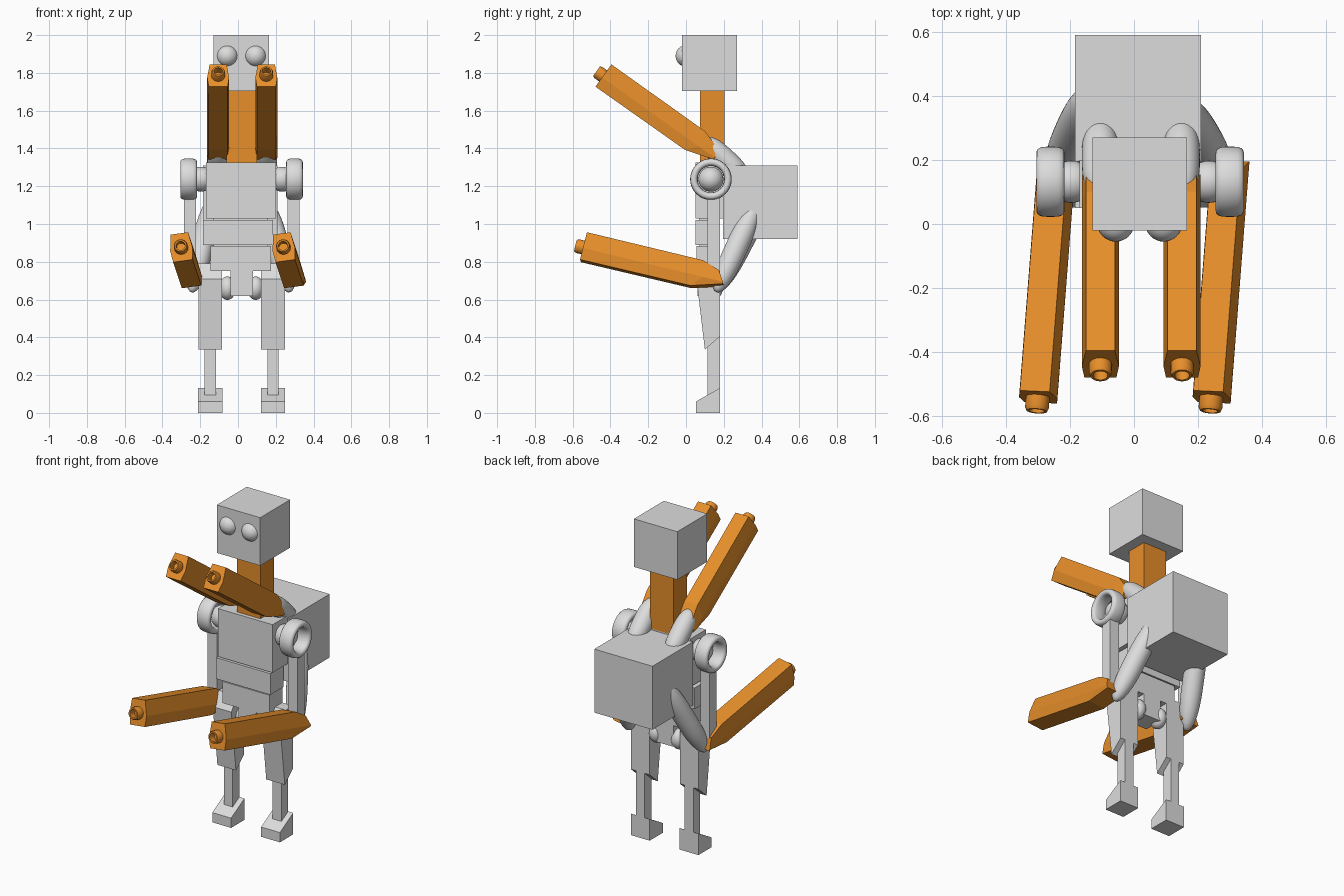
import bpy, bmesh, math
from mathutils import Matrix, Vector

if "Cube" in bpy.data.objects:
    bpy.data.objects.remove(bpy.data.objects["Cube"])


def material(name, rgb):
    m = bpy.data.materials.new(name)
    m.diffuse_color = (*rgb, 1)
    m.use_nodes = True
    m.node_tree.nodes["Principled BSDF"].inputs["Base Color"].default_value = m.diffuse_color
    return m


GREY = material("light_grey", (0.72, 0.72, 0.72))
ORANGE = material("orange", (0.85, 0.29, 0.025))


def finish(name, bm, mat, smooth=False):
    bmesh.ops.recalc_face_normals(bm, faces=bm.faces)
    me = bpy.data.meshes.new(name)
    bm.to_mesh(me)
    bm.free()
    me.materials.append(mat)
    ob = bpy.data.objects.new(name, me)
    bpy.context.collection.objects.link(ob)
    if smooth:
        bpy.ops.object.select_all(action='DESELECT')
        ob.select_set(True)
        bpy.context.view_layer.objects.active = ob
        bpy.ops.object.shade_smooth_by_angle(angle=math.radians(35))
    return ob


def prism(name, x0, x1, profile, mat=GREY):
    """Side profile of (y, z) points, extruded from x0 to x1."""
    bm = bmesh.new()
    face = bm.faces.new([bm.verts.new((x0, y, z)) for y, z in profile])
    new = bmesh.ops.extrude_face_region(bm, geom=[face])["geom"]
    bmesh.ops.translate(bm, vec=(x1 - x0, 0, 0),
                        verts=[v for v in new if isinstance(v, bmesh.types.BMVert)])
    return finish(name, bm, mat)


def box(name, x0, x1, y0, y1, z0, z1, mat=GREY):
    return prism(name, x0, x1, [(y0, z0), (y1, z0), (y1, z1), (y0, z1)], mat)


def ball(name, loc, radii):
    bm = bmesh.new()
    bmesh.ops.create_uvsphere(bm, u_segments=32, v_segments=16, radius=1)
    bmesh.ops.scale(bm, vec=radii, verts=bm.verts)
    bmesh.ops.translate(bm, vec=loc, verts=bm.verts)
    return finish(name, bm, GREY, True)


def capsule(name, a, b, r):
    """Rounded tube between two points."""
    a, b = Vector(a), Vector(b)
    bm = bmesh.new()
    bmesh.ops.create_uvsphere(bm, u_segments=32, v_segments=16, radius=1)
    bmesh.ops.scale(bm, vec=(r, r, (b - a).length / 2), verts=bm.verts)
    # fuller than an ellipsoid: push the body outward near the ends
    half = (b - a).length / 2
    for v in bm.verts:
        t = abs(v.co.z) / half
        flat = math.hypot(v.co.x, v.co.y)
        if flat > 1e-5:
            k = r * max(0.0, 1 - t ** 3) ** 0.5 / flat
            v.co.x *= k
            v.co.y *= k
    rot = (b - a).to_track_quat('Z', 'Y').to_matrix().to_4x4()
    bm.transform(Matrix.Translation((a + b) / 2) @ rot)
    return finish(name, bm, GREY, True)


def lathe(name, profile, matrix, mat, n=32):
    """Closed (radius, along) profile spun round the local y axis."""
    bm = bmesh.new()
    rings = []
    for i in range(n):
        a = 2 * math.pi * i / n
        rings.append([bm.verts.new((r * math.cos(a), y, r * math.sin(a)))
                      for r, y in profile])
    m = len(profile)
    for i in range(n):
        p, q = rings[i], rings[(i + 1) % n]
        for j in range(m):
            k = (j + 1) % m
            bm.faces.new((p[j], p[k], q[k], q[j]))
    bm.transform(matrix)
    return finish(name, bm, mat, True)


def gun(name, matrix):
    """Long six-sided barrel, chisel-shaped at the rear, with a hollow muzzle."""
    widths = (0.045, 0.058, 0.05)
    # (along, height) of top, side and bottom edges, front to rear
    rings = [((0, 0), (0, -0.085), (0, -0.145)),
             ((0.61, 0), (0.63, -0.085), (0.58, -0.142)),
             ((0.70, -0.03), (0.735, -0.085), (0.737, -0.094))]
    bm = bmesh.new()
    loops = []
    for ring in rings:
        side = [(w, s, h) for w, (s, h) in zip(widths, ring)]
        pts = side + [(-w, s, h) for w, s, h in reversed(side)]
        loops.append([bm.verts.new(p) for p in pts])
    for p, q in zip(loops, loops[1:]):
        for j in range(6):
            k = (j + 1) % 6
            bm.faces.new((p[j], p[k], q[k], q[j]))
    bm.faces.new(loops[0])
    bm.faces.new(loops[-1])
    bm.transform(matrix)
    finish(name, bm, ORANGE)
    lathe(name + "_muzzle",
          [(0.036, 0.01), (0.036, -0.032), (0.031, -0.043), (0.023, -0.043), (0.023, 0.01)],
          matrix @ Matrix.Translation((0, 0, -0.075)), ORANGE, 20)


# Head, eyes and neck
box("head", -0.13, 0.165, -0.02, 0.27, 1.705, 2.0)
for side, x in (("left", -0.057), ("right", 0.093)):
    ball(side + "_eye", (x, 0.003, 1.89), (0.058, 0.058, 0.058))
box("neck", -0.06, 0.1, 0.075, 0.205, 1.32, 1.705, ORANGE)

# Torso
box("chest", -0.17, 0.2, 0.05, 0.2, 1.03, 1.325)
box("spine", -0.13, 0.16, 0.07, 0.17, 0.8, 1.1)
box("abdomen", -0.185, 0.185, 0.05, 0.18, 0.89, 1.02)
box("pelvis", -0.145, 0.175, 0.055, 0.18, 0.75, 0.883)
box("crotch", -0.04, 0.08, 0.06, 0.18, 0.62, 0.75)
box("backpack", -0.185, 0.21, 0.195, 0.59, 0.92, 1.31)

# Limbs, repeated about the body's centre line
BODY = 0.019
for side, d in (("left", -1), ("right", 1)):
    leg = BODY + d * 0.166
    prism(side + "_thigh", leg - 0.063, leg + 0.063,
          [(0.055, 0.71), (0.1, 0.335), (0.18, 0.405), (0.18, 0.79), (0.11, 0.79)])
    box(side + "_shin", leg - 0.03, leg + 0.03, 0.115, 0.18, 0.06, 0.42)
    prism(side + "_foot", leg - 0.064, leg + 0.064,
          [(0.052, 0), (0.18, 0), (0.18, 0.132), (0.052, 0.06)])
    ball(side + "_hip_joint", (BODY + d * 0.075, 0.14, 0.66), (0.045, 0.055, 0.062))
    arm = BODY + d * 0.274
    box(side + "_arm", arm - 0.032, arm + 0.032, 0.115, 0.18, 0.72, 1.15)
    ball(side + "_shoulder_ball", (BODY + d * 0.215, 0.132, 1.237), (0.068, 0.066, 0.066))
    ring = [(0.09 + 0.02 * math.copysign(abs(math.cos(a)) ** 0.8, math.cos(a)),
             0.044 * math.copysign(abs(math.sin(a)) ** 0.6, math.sin(a)))
            for a in (2 * math.pi * i / 16 for i in range(16))]
    lathe(side + "_shoulder_ring", ring,
          Matrix.Translation((BODY + d * 0.28, 0.132, 1.237)) @ Matrix.Rotation(math.pi / 2, 4, 'Z'),
          GREY, 40)

# Guns: an upper pair over the shoulders and a lower pair at the hands
rad = math.radians
upper = Matrix.Rotation(rad(-35.5), 4, 'X')
lower = (Matrix.Rotation(rad(-4.5), 4, 'Z') @ Matrix.Rotation(rad(-13.5), 4, 'X')
         @ Matrix.Rotation(rad(-8), 4, 'Y') @ Matrix.Scale(1.04, 4))
for side, xu, xl in (("left", -0.105, -0.31), ("right", 0.15, 0.232)):
    gun(side + "_upper_gun", Matrix.Translation((xu, -0.395, 1.845)) @ upper)
    gun(side + "_lower_gun", Matrix.Translation((xl, -0.522, 0.95)) @ lower)

# Feed tubes from the backpack to the guns
capsule("left_upper_tube", (-0.105, 0.09, 1.45), (-0.105, 0.32, 1.24), 0.058)
capsule("right_upper_tube", (0.148, 0.09, 1.45), (0.148, 0.32, 1.24), 0.058)
capsule("left_lower_tube", (-0.245, 0.16, 0.64), (-0.13, 0.42, 1.14), 0.06)
capsule("right_lower_tube", (0.275, 0.16, 0.64), (0.15, 0.38, 1.12), 0.06)
